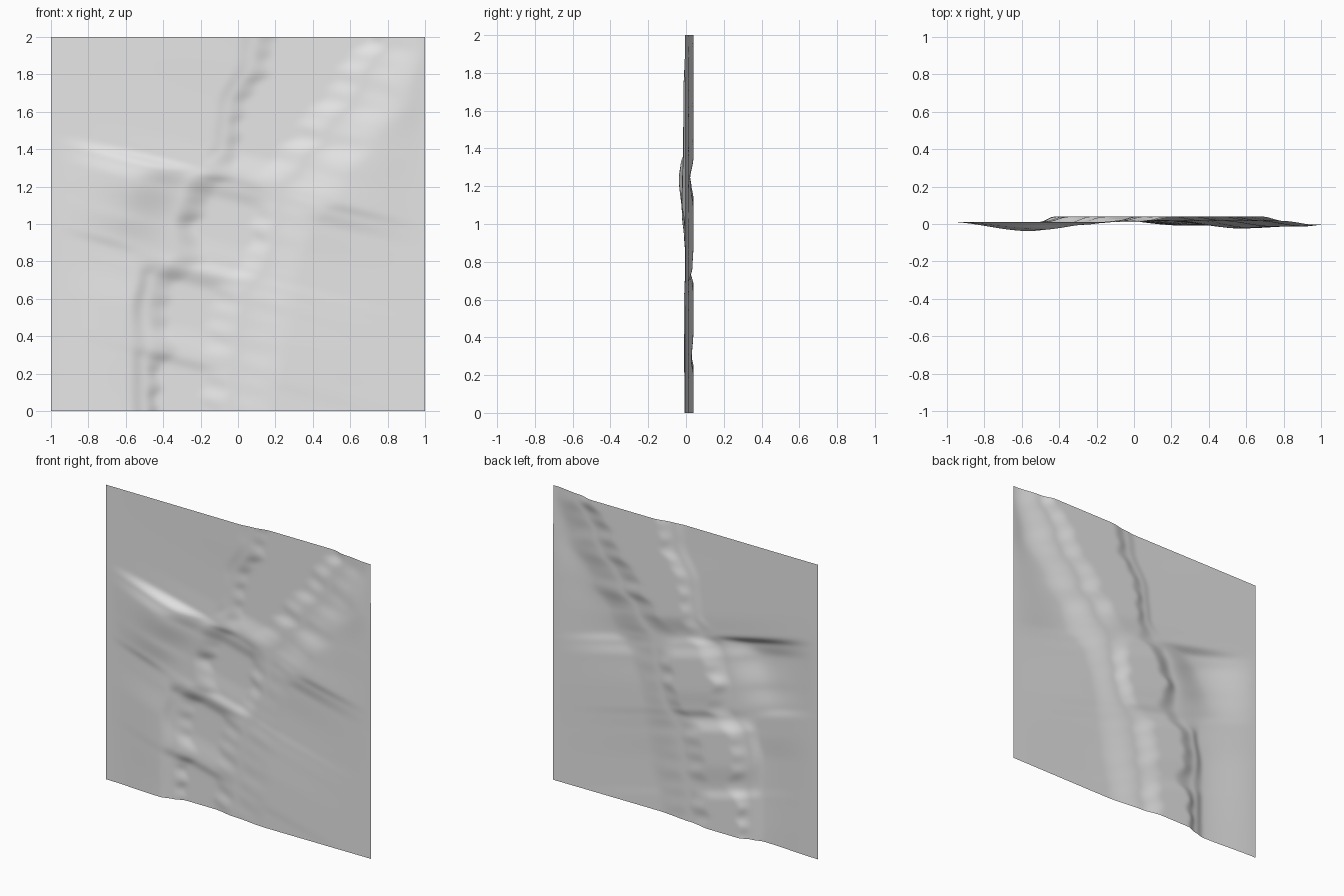
import bpy, bmesh, math

N = 140  # grid cells per side

# Stations along the channel:
# (station, outer left lip, inner left shelf, floor left, floor right,
#  outer right lip, left lip depth, floor depth, right lip depth)
STATIONS = [
    (-0.10, -0.58, -0.50, -0.42, -0.22, 0.20, -0.008, 0.040, -0.005),
    (0.15, -0.58, -0.50, -0.40, -0.20, 0.22, -0.010, 0.040, -0.006),
    (0.22, -0.58, -0.48, -0.31, -0.20, 0.24, -0.012, 0.030, -0.008),
    (0.40, -0.58, -0.50, -0.37, -0.18, 0.28, -0.012, 0.040, -0.008),
    (0.60, -0.54, -0.47, -0.33, -0.15, 0.31, -0.006, 0.040, -0.005),
    (0.70, -0.56, -0.38, -0.22, -0.10, 0.33, -0.004, 0.022, -0.003),
    (0.76, -0.65, -0.34, -0.16, 0.00, 0.33, -0.010, 0.034, 0.000),
    (0.90, -0.62, -0.35, -0.22, 0.05, 0.36, -0.022, 0.040, 0.000),
    (1.10, -0.56, -0.30, -0.14, 0.07, 0.42, -0.038, 0.040, -0.004),
    (1.19, -0.48, -0.26, -0.08, 0.04, 0.48, -0.030, 0.028, -0.015),
    (1.25, -0.25, -0.16, -0.01, 0.03, 0.56, 0.008, 0.022, -0.024),
    (1.40, -0.14, -0.08, 0.01, 0.18, 0.60, 0.012, 0.040, -0.020),
    (1.60, -0.12, -0.06, 0.04, 0.31, 0.74, 0.012, 0.040, -0.015),
    (1.90, -0.01, 0.07, 0.18, 0.50, 0.90, 0.010, 0.040, -0.014),
    (2.20, 0.04, 0.13, 0.25, 0.68, 0.98, 0.008, 0.040, -0.005),
]


def smooth(t):
    t = min(max(t, 0.0), 1.0)
    return t * t * (3 - 2 * t)


def station_at(s):
    """Blend the channel section between neighbouring stations."""
    s = min(max(s, STATIONS[0][0]), STATIONS[-1][0])
    for a, b in zip(STATIONS, STATIONS[1:]):
        if s <= b[0]:
            t = smooth((s - a[0]) / (b[0] - a[0]))
            return [p + (q - p) * t for p, q in zip(a[1:], b[1:])]
    return list(STATIONS[-1][1:])


def depth(x, z):
    """Terraced section: plain, lip, shelf, floor, shelf, lip, plain."""
    s = z + 0.25 * x  # sills cross the channel on a slant
    ol, ml, fl, fr, orr, yl, f, yr = station_at(s)
    ripple = 0.014 * math.sin(s * 52) + 0.008 * math.sin(s * 31 + 1)
    fl += ripple
    fr -= ripple * 0.9
    pts = [(-1.001, 0.012), (ol, yl), (ml, 0.6 * f + 0.4 * yl - 0.009), (fl, f),
           (fr, f), (fr * 0.6 + orr * 0.4, 0.016), (orr, yr), (1.02, -0.003)]
    for (xa, ya), (xb, yb) in zip(pts, pts[1:]):
        if x <= xb:
            return ya + (yb - ya) * smooth((x - xa) / max(xb - xa, 0.001))
    return pts[-1][1]


# Terrain sheet standing upright
bm = bmesh.new()
grid = []
for j in range(N + 1):
    z = 2 * j / N
    grid.append([bm.verts.new((x, depth(x, z), z))
                 for x in (-1 + 2 * i / N for i in range(N + 1))])
for j in range(N):
    for i in range(N):
        face = bm.faces.new((grid[j][i], grid[j][i + 1],
                             grid[j + 1][i + 1], grid[j + 1][i]))
        face.smooth = True

# Soften the terrace creases
for _ in range(2):
    bmesh.ops.smooth_vert(bm, verts=[v for v in bm.verts if not v.is_boundary],
                          factor=0.5, use_axis_y=True)

mesh = bpy.data.meshes.new("terrain_sheet")
bm.to_mesh(mesh)
bm.free()
terrain = bpy.data.objects.new("terrain_sheet", mesh)
bpy.context.collection.objects.link(terrain)

grey = bpy.data.materials.new("light_grey")
grey.diffuse_color = (0.8, 0.8, 0.8, 1)
mesh.materials.append(grey)
